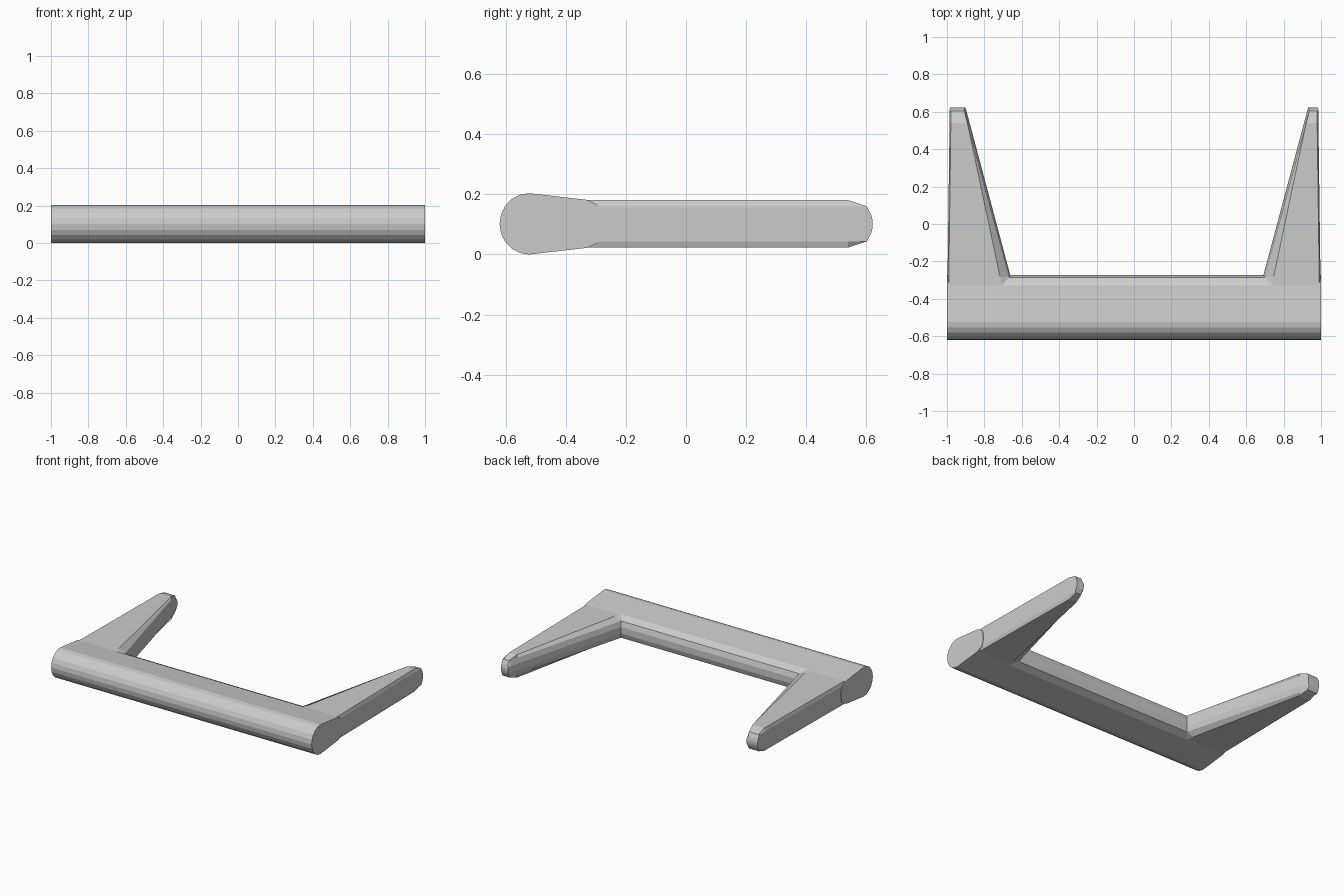
import bpy, bmesh, math

if "Cube" in bpy.data.objects:
    bpy.data.objects.remove(bpy.data.objects["Cube"])

ZC = 0.102  # mid height of the whole frame


def loft(name, rings):
    """Closed solid through rings that all have the same point count."""
    bm = bmesh.new()
    loops = [[bm.verts.new(p) for p in r] for r in rings]
    n = len(loops[0])
    for a, b in zip(loops, loops[1:]):
        for i in range(n):
            j = (i + 1) % n
            bm.faces.new((a[i], a[j], b[j], b[i]))
    bm.faces.new(loops[0])
    bm.faces.new(loops[-1])
    bmesh.ops.recalc_face_normals(bm, faces=bm.faces[:])
    me = bpy.data.meshes.new(name)
    bm.to_mesh(me)
    bm.free()
    ob = bpy.data.objects.new(name, me)
    bpy.context.collection.objects.link(ob)
    return ob


# crossbar: round front, tapering to a thinner bevelled back edge
profile = [(-0.523 + 0.098 * math.cos(a), ZC + 0.102 * math.sin(a))
           for a in (math.radians(90 + 18 * i) for i in range(11))]
profile += [(-0.33, 0.022), (-0.285, 0.044), (-0.273, 0.08),
            (-0.273, 0.124), (-0.285, 0.16), (-0.33, 0.182)]
crossbar = loft("crossbar", [[(x, y, z) for y, z in profile] for x in (-1, 1)])


def arm(name, side, base_in, tip_in):
    """Tapered arm with a slim outer bevel and a rounded inner edge."""
    rings = []
    for y, h in ((-0.34, 0.079), (-0.28, 0.079), (0.54, 0.079),
                 (0.603, 0.058), (0.617, 0.03), (0.622, 0.01)):
        t = (y + 0.28) / 0.9
        outer = 0.997 - 0.012 * t
        inner = base_in + (tip_in - base_in) * t
        ridge = inner + 0.012 + 0.045 * max(0, 1 - t * 1.1)
        top = [(inner, 0.022), (inner + 0.01, 0.058), (ridge, 0.079),
               (outer - 0.007, 0.079), (outer, 0.058)]
        half = [(x, min(z, h)) for x, z in top]
        sect = [(x, ZC + z) for x, z in half]
        sect += [(x, ZC - z) for x, z in reversed(half)]
        rings.append([(side * x, y, z) for x, z in sect])
    return loft(name, rings)


arms = [arm("left_arm", -1, 0.66, 0.90), arm("right_arm", 1, 0.69, 0.93)]

# fuse arms into the crossbar
bpy.context.view_layer.objects.active = crossbar
for a in arms:
    m = crossbar.modifiers.new("join", 'BOOLEAN')
    m.operation = 'UNION'
    m.solver = 'EXACT'
    m.object = a
    bpy.ops.object.modifier_apply(modifier=m.name)
    bpy.data.objects.remove(a)
crossbar.name = "frame_with_arms"
